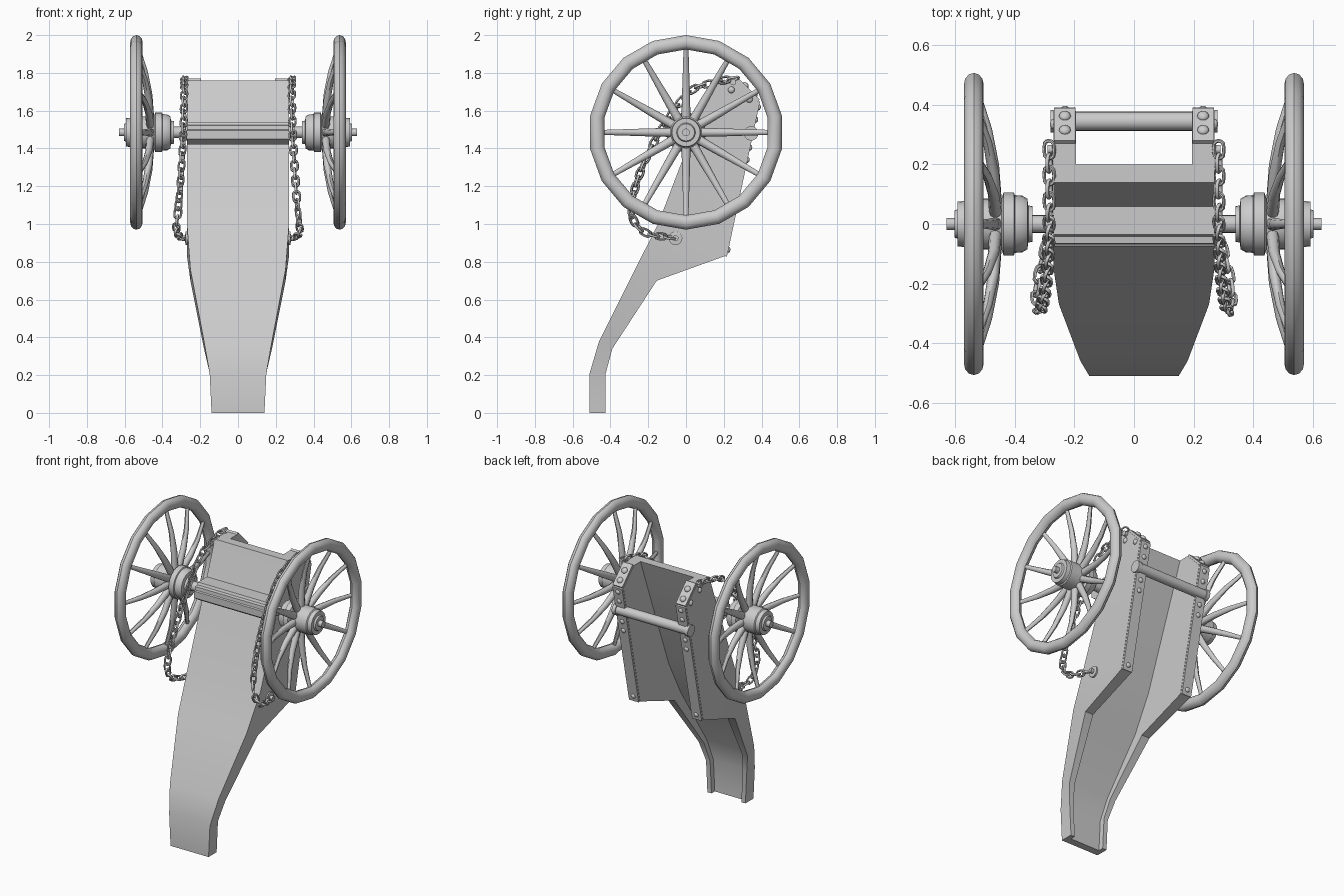
import bpy, bmesh, math
from mathutils import Vector, Matrix

if "Cube" in bpy.data.objects:
    bpy.data.objects.remove(bpy.data.objects["Cube"])

grey = bpy.data.materials.new("plain_grey")
grey.use_nodes = True
grey.diffuse_color = (0.6, 0.6, 0.6, 1)
grey.node_tree.nodes["Principled BSDF"].inputs["Base Color"].default_value = (0.6, 0.6, 0.6, 1)

AXLE_Z = 1.485


def finish(name, bm, angle=32):
    bmesh.ops.recalc_face_normals(bm, faces=bm.faces)
    mesh = bpy.data.meshes.new(name)
    bm.to_mesh(mesh)
    bm.free()
    mesh.materials.append(grey)
    ob = bpy.data.objects.new(name, mesh)
    bpy.context.collection.objects.link(ob)
    bpy.ops.object.select_all(action="DESELECT")
    ob.select_set(True)
    bpy.context.view_layer.objects.active = ob
    bpy.ops.object.shade_smooth_by_angle(angle=math.radians(angle))
    return ob


def loft(bm, rings, loop=False):
    """Skin a list of point rings; cap the ends unless it loops."""
    vs = [[bm.verts.new(p) for p in r] for r in rings]
    n = len(rings[0])
    pairs = list(zip(vs, vs[1:])) + ([(vs[-1], vs[0])] if loop else [])
    for a, b in pairs:
        for i in range(n):
            j = (i + 1) % n
            bm.faces.new((a[i], a[j], b[j], b[i]))
    if not loop:
        bm.faces.new(vs[0])
        bm.faces.new(vs[-1][::-1])


def turn(bm, profile, segs, centre, loop=False):
    """Turn (x, radius) points round the x axis through centre (y, z)."""
    rings = []
    for x, r in profile:
        rings.append([(x, centre[0] + r * math.sin(k * math.tau / segs),
                       centre[1] + r * math.cos(k * math.tau / segs)) for k in range(segs)])
    loft(bm, rings, loop)


def bolt(bm, pos, normal, r=0.016):
    rot = Vector(normal).to_track_quat("Z", "Y").to_matrix().to_4x4()
    m = Matrix.Translation(pos) @ rot @ Matrix.Diagonal((1, 1, 0.7, 1))
    bmesh.ops.create_uvsphere(bm, u_segments=12, v_segments=8, radius=r, matrix=m)


def plate(bm, x0, x1, a, b, thick):
    """Flat bar from a to b in the yz plane, raised towards the back."""
    a, b = Vector(a), Vector(b)
    d = (b - a).normalized()
    n = Vector((d.y, -d.x)) * thick
    loft(bm, [[(x, *p) for p in (a, b, b + n, a + n)] for x in (x0, x1)])


# Carriage body: a channel of front board and two cheeks
# each section: front point, back point, half width, cheek thickness, board thickness
sections = [
    ((-.51, 0), (-.425, 0), .14, .03, .05),
    ((-.51, .21), (-.425, .21), .15, .03, .05),
    ((-.46, .38), (-.39, .34), .18, .04, .05),
    ((-.27, .76), (-.155, .70), .252, .06, .06),
    ((-.15, .995), (.205, .83), .27, .075, .06),
    ((.1, 1.65), (.38, 1.65), .27, .075, .06),
    ((.14, 1.76), (.27, 1.76), .27, .075, .06),
]
rings = []
for f, b, w, t, board in sections:
    f, b = Vector(f), Vector(b)
    m = f + (b - f).normalized() * board
    i = w - t
    rings.append([(x, *p) for x, p in ((-w, f), (-w, b), (-i, b), (-i, m),
                                       (i, m), (i, b), (w, b), (w, f))])
bm = bmesh.new()
loft(bm, rings)
finish("carriage_body", bm, 20)

# Axle beam across the front board
beam = [(.06, 1.54), (-.035, 1.54), (-.042, 1.525), (-.065, 1.522), (-.067, 1.5),
        (-.075, 1.495), (-.075, 1.45), (-.03, 1.42), (.04, 1.42)]
bm = bmesh.new()
loft(bm, [[(x, y, z) for y, z in beam] for x in (-.27, .27)])
finish("axle_beam", bm)
bm = bmesh.new()
turn(bm, [(-.36, .03), (.36, .03)], 16, (0, AXLE_Z))
finish("axle", bm)

# Cross rod between the cheeks, with end collars
bm = bmesh.new()
turn(bm, [(-.28, .03), (-.28, .038), (-.255, .038), (-.255, .032),
          (.255, .032), (.255, .038), (.28, .038), (.28, .03)], 20, (.345, 1.48))
finish("cross_rod", bm)

# One chain link, reused along each chain
bpy.ops.mesh.primitive_torus_add(major_segments=12, minor_segments=6,
                                 major_radius=.018, minor_radius=.0065)
link_ob = bpy.context.object
link_mesh = link_ob.data
for v in link_mesh.vertices:
    v.co.x += math.copysign(.012, v.co.x) if abs(v.co.x) > .001 else 0
bpy.data.objects.remove(link_ob)

chain_path = [(.285, .25, 1.77), (.285, .155, 1.75), (.285, .02, 1.70), (.288, -.11, 1.53),
              (.297, -.215, 1.34), (.31, -.28, 1.15), (.32, -.285, 1.04),
              (.325, -.215, .955), (.29, -.06, .925)]


def smooth_path(points, steps=10):
    p = [Vector(q) for q in points]
    p = [p[0]] + p + [p[-1]]
    out = []
    for a, b, c, d in zip(p, p[1:], p[2:], p[3:]):
        for k in range(steps):
            t = k / steps
            out.append(.5 * (2 * b + (c - a) * t + (2 * a - 5 * b + 4 * c - d) * t * t
                             + (3 * b - a - 3 * c + d) * t ** 3))
    return out + [p[-1]]


def spaced(points, pitch):
    out, gap = [points[0]], 0
    for a, b in zip(points, points[1:]):
        gap += (b - a).length
        if gap >= pitch:
            out.append(b)
            gap -= pitch
    return out


hub = [(.34, .03), (.34, .06), (.355, .062), (.358, .085), (.375, .095), (.40, .097),
       (.403, .105), (.438, .105), (.445, .085), (.56, .085), (.565, .078), (.592, .075),
       (.592, .05), (.603, .045), (.603, .02), (.63, .02)]
spoke = [(.07, .465, .024), (.2, .472, .021), (.32, .492, .017), (.45, .53, .013)]

for side, s in (("left", 1), ("right", -1)):
    # Wheel rim
    bm = bmesh.new()
    rim = [(s * (.538 + .033 * math.cos(a)), .477 + .038 * math.sin(a))
           for a in (k * math.tau / 12 for k in range(12))]
    turn(bm, rim, 18, (0, AXLE_Z), True)
    finish(side + "_wheel_rim", bm)

    # Wheel hub
    bm = bmesh.new()
    turn(bm, [(s * x, r) for x, r in hub], 24, (0, AXLE_Z))
    finish(side + "_wheel_hub", bm)

    # Twelve dished, tapering spokes
    bm = bmesh.new()
    for k in range(12):
        rot = Matrix.Translation((0, 0, AXLE_Z)) @ Matrix.Rotation(k * math.tau / 12, 4, "X")
        loft(bm, [[rot @ Vector((s * x + .9 * w * math.cos(a), w * math.sin(a), r))
                   for a in (j * math.tau / 8 for j in range(8))] for r, x, w in spoke])
    finish(side + "_wheel_spokes", bm, 50)

    # Iron straps on the back edge and top corner of the cheek, with bolts
    lo, hi, top = Vector((.205, .83)), Vector((.38, 1.65)), Vector((.27, 1.76))
    x0, x1, xm = s * .197, s * .268, s * .232
    bm = bmesh.new()
    plate(bm, x0, x1, hi, lo, -.012)
    plate(bm, x0, x1, top, hi, -.014)
    finish(side + "_cheek_straps", bm)
    bm = bmesh.new()
    for t in (.04, .62, .7, .88, .96):
        y, z = lo.lerp(hi, t)
        bolt(bm, (xm, y + .012, z), (0, 1, -.21))
    for t in (.32, .75):
        y, z = top.lerp(hi, t)
        bolt(bm, (xm, y + .01, z + .01), (0, 1, 1), .02)
    for y, z in ((.24, 1.71), (.335, 1.66)):
        bolt(bm, (s * .27, y, z), (s, 0, 0), .018)
    finish(side + "_cheek_bolts", bm)

    # Chain anchors: lower washer and upper stud
    bm = bmesh.new()
    turn(bm, [(s * .262, .036), (s * .278, .036), (s * .28, .015), (s * .3, .015)], 16, (-.055, .925))
    turn(bm, [(s * .262, .016), (s * .29, .016)], 12, (.25, 1.75))
    finish(side + "_chain_anchors", bm)

    # Chain of alternately turned links
    bm = bmesh.new()
    pts = spaced(smooth_path([(s * x, y, z) for x, y, z in chain_path], 30), .044)
    for i, p in enumerate(pts):
        d = pts[min(i + 1, len(pts) - 1)] - pts[max(i - 1, 0)]
        part = bmesh.new()
        part.from_mesh(link_mesh)
        turned = Matrix.Rotation(math.radians(20 + 90 * (i % 2)), 4, "X")
        part.transform(Matrix.Translation(p) @ d.to_track_quat("X", "Z").to_matrix().to_4x4() @ turned)
        temp = bpy.data.meshes.new("link")
        part.to_mesh(temp)
        part.free()
        bm.from_mesh(temp)
        bpy.data.meshes.remove(temp)
    finish(side + "_chain", bm, 60)
bpy.data.meshes.remove(link_mesh)
